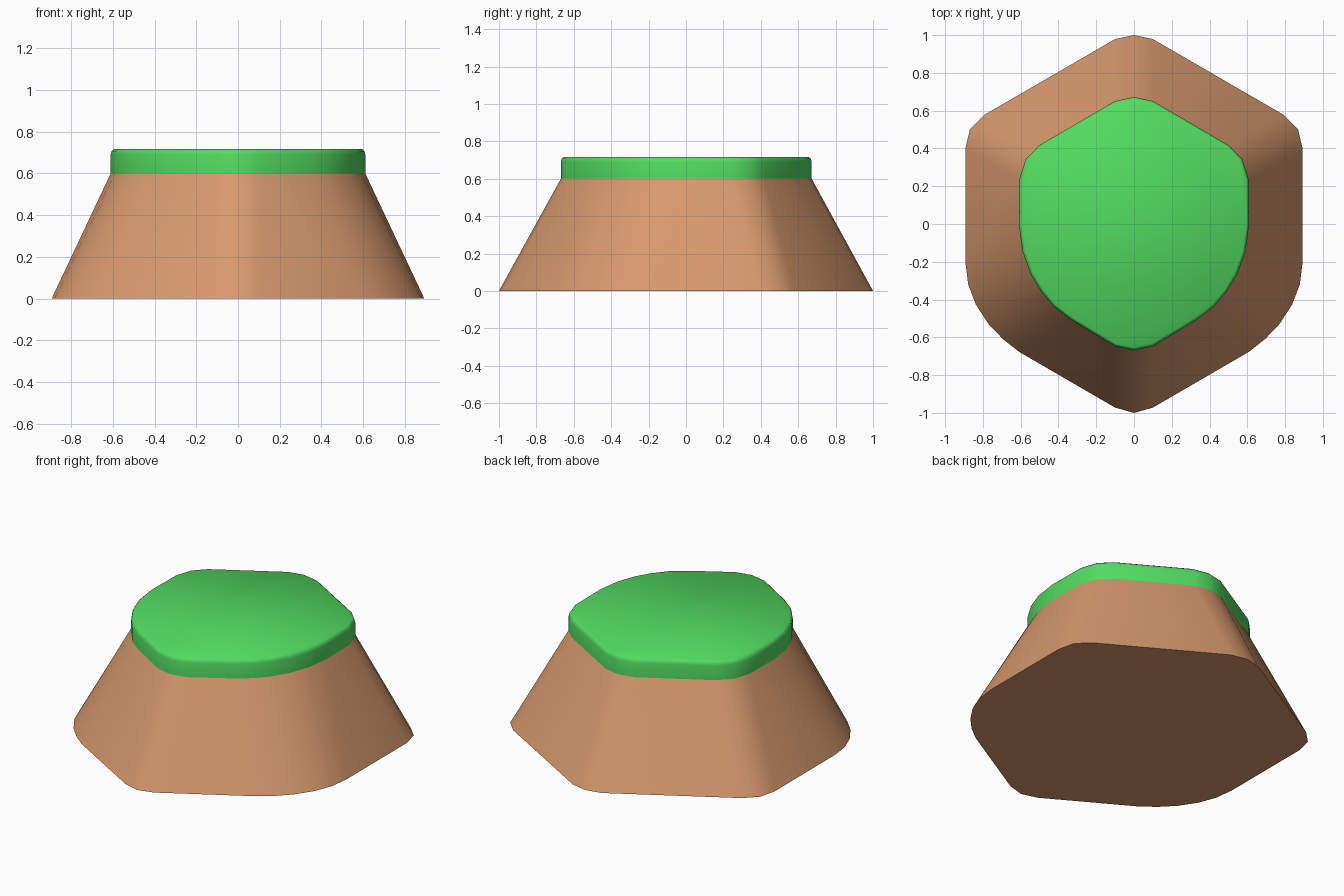
import bpy, bmesh

if "Cube" in bpy.data.objects:
    bpy.data.objects.remove(bpy.data.objects["Cube"])

# Right half of the rounded-hexagon outlines, back tip to front tip
BASE = [(0, 1), (.1, .979), (.794, .577), (.868, .503), (.893, .397), (.893, -.2),
        (.878, -.32), (.837, -.427), (.77, -.53), (.693, -.61), (.608, -.677),
        (.1, -.972), (0, -1)]
RIM = [(0, .672), (.1, .651), (.503, .416), (.573, .344), (.607, .238), (.61, 0),
       (.59, -.145), (.547, -.265), (.492, -.356), (.425, -.437), (.336, -.505),
       (.1, -.648), (0, -.669)]


def mat(name, rgb):
    m = bpy.data.materials.new(name)
    m.diffuse_color = (*rgb, 1)
    m.use_nodes = True
    m.node_tree.nodes["Principled BSDF"].inputs["Base Color"].default_value = m.diffuse_color
    return m


def loft(name, rings, material, angle, caps):
    """Skin mirrored half outlines given as (half outline, scale, z)."""
    bm = bmesh.new()
    loops = []
    for half, s, z in rings:
        full = half + [(-x, y) for x, y in half[-2:0:-1]]
        loops.append([bm.verts.new((x * s, y * s, z)) for x, y in full])
    for a, b in zip(loops, loops[1:]):
        for i in range(len(a)):
            j = (i + 1) % len(a)
            bm.faces.new((a[i], a[j], b[j], b[i]))
    if 0 in caps:
        bm.faces.new(loops[0])
    if 1 in caps:
        bm.faces.new(loops[-1])
    bmesh.ops.recalc_face_normals(bm, faces=bm.faces)
    me = bpy.data.meshes.new(name)
    bm.to_mesh(me)
    bm.free()
    me.materials.append(material)
    ob = bpy.data.objects.new(name, me)
    bpy.context.collection.objects.link(ob)
    bpy.ops.object.select_all(action='DESELECT')
    ob.select_set(True)
    bpy.context.view_layer.objects.active = ob
    bpy.ops.object.shade_smooth_by_angle(angle=angle)
    return ob


dirt = mat("dirt brown", (.68, .32, .155))
grass = mat("grass green", (.085, .72, .12))

# Sloped earth mound
loft("earth_mound", [(BASE, 1, 0), (RIM, 1, .6)], dirt, .8, {0, 1})

# Grass cap with a softened top edge
loft("grass_cap", [(RIM, 1, .6), (RIM, 1, .69), (RIM, .993, .707), (RIM, .975, .717)],
     grass, .8, {0, 1})
